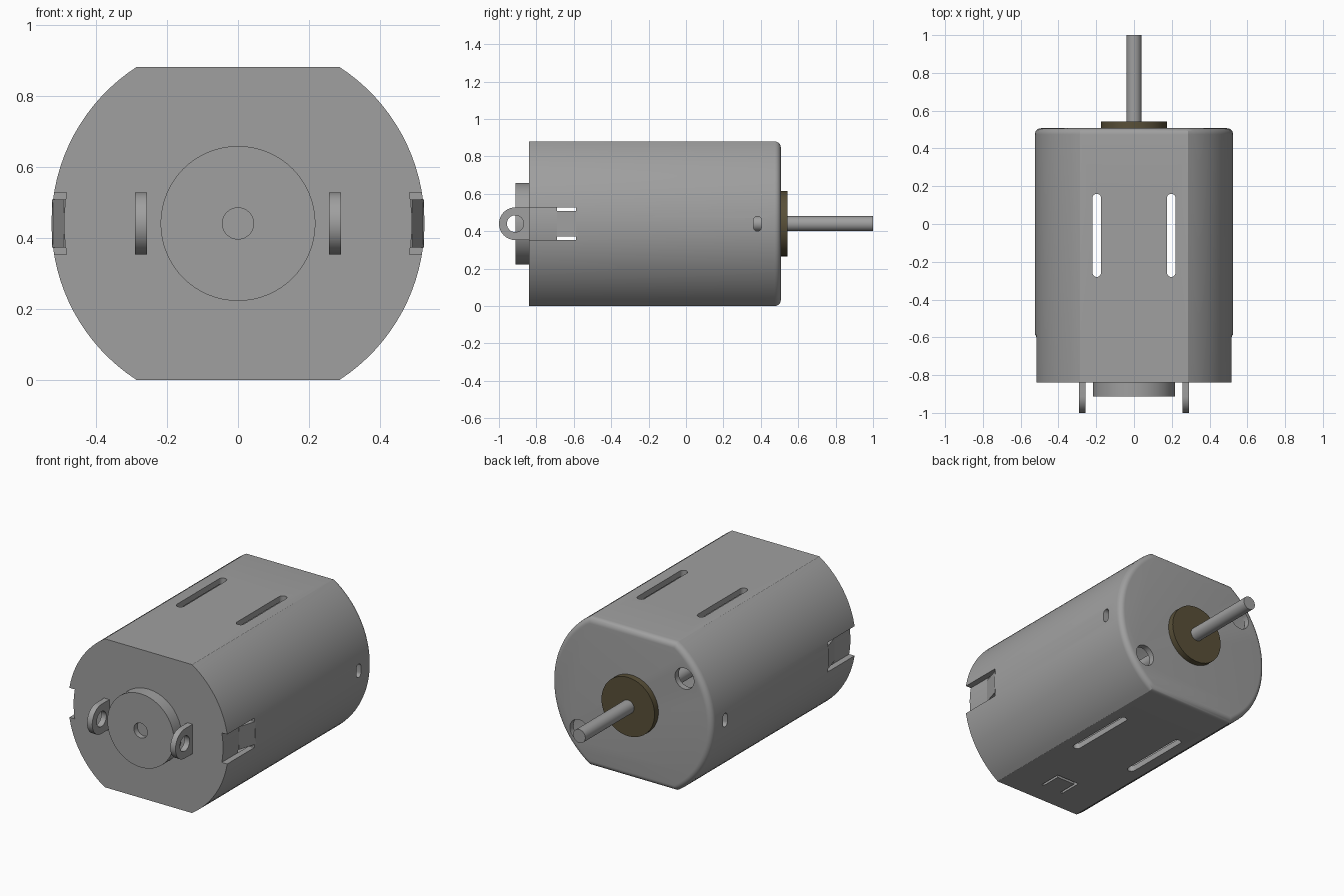
import bpy, bmesh, math

cube = bpy.data.objects.get("Cube")
if cube:
    bpy.data.objects.remove(cube, do_unlink=True)

ZC = 0.44               # height of the motor axis
R, H = 0.525, 0.44      # can radius and half height across the flats
WALL = 0.035
FRONT, BACK = -0.84, 0.507


def material(name, rgb):
    m = bpy.data.materials.new(name)
    m.use_nodes = True
    m.diffuse_color = (*rgb, 1)
    m.node_tree.nodes["Principled BSDF"].inputs["Base Color"].default_value = (*rgb, 1)
    return m


STEEL = material("steel grey", (0.35, 0.35, 0.35))
BROWN = material("dark brown", (0.10, 0.08, 0.04))


def make(name, bm, mat):
    bmesh.ops.recalc_face_normals(bm, faces=bm.faces)
    me = bpy.data.meshes.new(name)
    bm.to_mesh(me)
    bm.free()
    ob = bpy.data.objects.new(name, me)
    bpy.context.collection.objects.link(ob)
    me.materials.append(mat)
    return ob


def smooth(ob):
    bpy.ops.object.select_all(action='DESELECT')
    ob.select_set(True)
    bpy.context.view_layer.objects.active = ob
    bpy.ops.object.shade_smooth_by_angle(angle=math.radians(25))


def outline(y, inset=0.0, n=32):
    """Round section with flat top and bottom."""
    r, a = R - inset, math.asin((H - inset) / (R - inset))
    pts = []
    for base in (0, math.pi):
        for i in range(n + 1):
            t = base - a + 2 * a * i / n
            pts.append((r * math.cos(t), y, ZC + r * math.sin(t)))
    return pts


def circle(y, r, x=0, z=ZC, n=64):
    return [(x + r * math.cos(2 * math.pi * i / n), y,
             z + r * math.sin(2 * math.pi * i / n)) for i in range(n)]


def loft(bm, rings):
    """Skin a series of rings and cap both ends."""
    loops = [[bm.verts.new(p) for p in ring] for ring in rings]
    for a, b in zip(loops, loops[1:]):
        for i in range(len(a)):
            j = (i + 1) % len(a)
            bm.faces.new((a[i], a[j], b[j], b[i]))
    bm.faces.new(loops[0])
    bm.faces.new(loops[-1])
    return bm


def prism(bm, pts, axis, lo, hi):
    """Extrude a 2D outline along x or z."""
    def place(p, d):
        return (d, p[0], p[1]) if axis == 'X' else (p[0], p[1], d)
    return loft(bm, [[place(p, d) for p in pts] for d in (lo, hi)])


def rect(u0, u1, v0, v1):
    return [(u0, v0), (u1, v0), (u1, v1), (u0, v1)]


def pill(u, v, width, length, n=12):
    """Slot outline with round ends, long along v."""
    r, h = width / 2, (length - width) / 2
    return [(u + r * math.cos(t), v + s * h + r * math.sin(t))
            for s, start in ((1, 0), (-1, math.pi))
            for t in [start + math.pi * i / n for i in range(n + 1)]]


def cut(ob, bm):
    cutter = make("cutter", bm, STEEL)
    cutter.hide_render = True
    mod = ob.modifiers.new("cut", 'BOOLEAN')
    mod.operation, mod.solver, mod.object = 'DIFFERENCE', 'EXACT', cutter
    bpy.context.view_layer.objects.active = ob
    bpy.ops.object.modifier_apply(modifier=mod.name)
    bpy.data.objects.remove(cutter, do_unlink=True)


# Hollow can with a rounded back rim
F = 0.033
rim = [outline(BACK - F + F * math.sin(t), F - F * math.cos(t))
       for t in [math.pi / 2 * i / 6 for i in range(7)]]
can = make("can", loft(bmesh.new(), [outline(BACK - WALL, WALL), outline(FRONT, WALL),
                                     outline(FRONT)] + rim), STEEL)

# Openings in the can: vents, side slots, crimp notches, back holes, bottom latch
holes = bmesh.new()
for s in (-1, 1):
    for z in (0, 2 * H):
        prism(holes, pill(s * 0.197, -0.06, 0.046, 0.44), 'Z', z - 0.06, z + 0.06)
    x0, x1 = sorted((s * 0.45, s * 0.6))
    prism(holes, pill(0.382, ZC, 0.042, 0.08), 'X', x0, x1)
    prism(holes, rect(-0.95, -0.587, ZC - 0.0875, ZC + 0.0875), 'X', x0, x1)
    loft(holes, [circle(y, 0.062, s * 0.345, ZC - s * 0.245, 32) for y in (0.42, 0.6)])
latch = [(-0.075, -0.71), (-0.06, -0.71), (-0.06, -0.59), (0.06, -0.59),
         (0.06, -0.71), (0.075, -0.71), (0.075, -0.572), (-0.075, -0.572)]
prism(holes, latch, 'Z', -0.06, 0.06)
cut(can, holes)
smooth(can)

# Front cap filling the open end, with a raised boss and recessed centre
smooth(make("end_cap", loft(bmesh.new(), [outline(FRONT, WALL), outline(-0.69, WALL)]), STEEL))
smooth(make("front_boss", loft(bmesh.new(), [
    circle(-0.88, 0.044), circle(-0.912, 0.044),
    circle(-0.912, 0.218), circle(-0.83, 0.218)]), STEEL))

# Crimp tabs bent inward over the cap, and the two terminals
for side, s in (("right", -1), ("left", 1)):
    tab = [(s * 0.523, -0.58), (s * 0.49, -0.69), (s * 0.465, -0.69), (s * 0.49, -0.58)]
    make(side + "_crimp_tab", prism(bmesh.new(), tab, 'Z', ZC - 0.0675, ZC + 0.0675), STEEL)

    r, yc = 0.0875, -0.9125
    lug = [(-0.80, ZC + r)] + [
        (yc + r * math.cos(t), ZC + r * math.sin(t))
        for t in [math.pi / 2 + math.pi * i / 24 for i in range(25)]] + [(-0.80, ZC - r)]
    x0, x1 = sorted((s * 0.256, s * 0.290))
    terminal = make(side + "_terminal", prism(bmesh.new(), lug, 'X', x0, x1), STEEL)
    eye = [(yc + 0.045 * math.cos(2 * math.pi * i / 32),
            ZC + 0.045 * math.sin(2 * math.pi * i / 32)) for i in range(32)]
    cut(terminal, prism(bmesh.new(), eye, 'X', x0 - 0.02, x1 + 0.02))
    smooth(terminal)

# Bearing washer and output shaft
smooth(make("bearing_washer", loft(bmesh.new(), [circle(0.49, 0.174), circle(0.543, 0.174)]), BROWN))
smooth(make("shaft", loft(bmesh.new(), [circle(-0.7, 0.04, n=40), circle(1.0, 0.04, n=40)]), STEEL))
